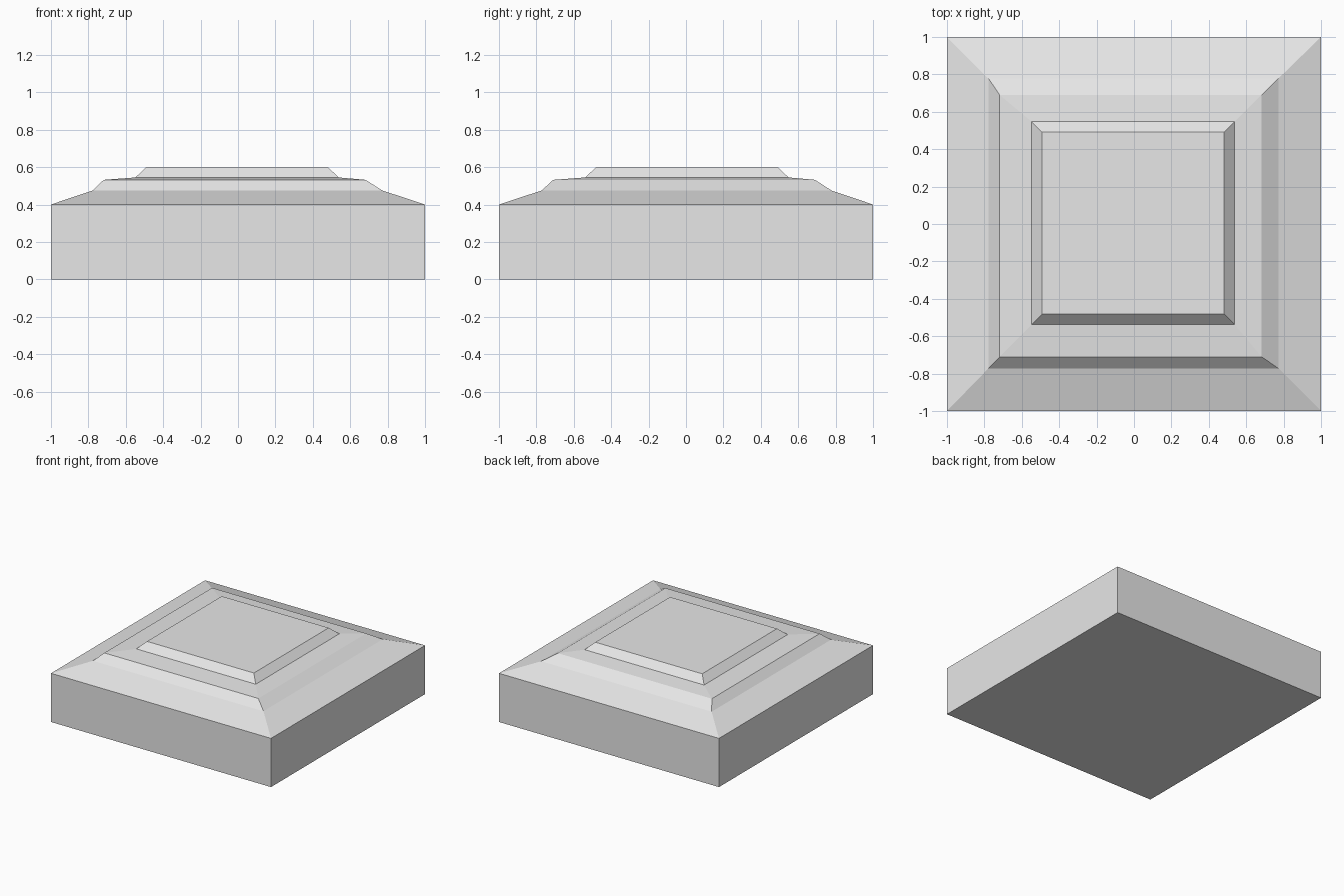
import bpy
import bmesh

default = bpy.data.objects.get("Cube")
if default:
    bpy.data.objects.remove(default, do_unlink=True)

# Single plain grey
grey = bpy.data.materials.new("light_grey")
grey.use_nodes = True
colour = (0.8, 0.8, 0.8, 1)
grey.diffuse_color = colour
grey.node_tree.nodes["Principled BSDF"].inputs["Base Color"].default_value = colour


def add_ring(bm, half, z, dx=0.0, dy=0.0):
    """Square loop of vertices, shifted slightly from the centre."""
    corners = ((-1, -1), (1, -1), (1, 1), (-1, 1))
    return [bm.verts.new((dx + sx * half, dy + sy * half, z)) for sx, sy in corners]


# Stepped square cap: half width, height, x shift, y shift
profile = [
    (1.0, 0.0, 0, 0),             # base
    (1.0, 0.4, 0, 0),             # top of the block
    (0.775, 0.475, -0.003, 0.003),  # end of the shallow slope
    (0.7, 0.532, -0.018, -0.01),  # first bevelled step
    (0.543, 0.545, -0.005, 0.005),  # nearly flat ledge
    (0.486, 0.6, -0.005, 0.005),  # raised panel
]

bm = bmesh.new()
rings = [add_ring(bm, *level) for level in profile]
for lower, upper in zip(rings, rings[1:]):
    for i in range(4):
        j = (i + 1) % 4
        bm.faces.new((lower[i], lower[j], upper[j], upper[i]))
bm.faces.new(rings[0][::-1])
bm.faces.new(rings[-1])
bmesh.ops.recalc_face_normals(bm, faces=bm.faces)

mesh = bpy.data.meshes.new("stepped_block")
bm.to_mesh(mesh)
bm.free()
mesh.materials.append(grey)
block = bpy.data.objects.new("stepped_block", mesh)
bpy.context.collection.objects.link(block)
